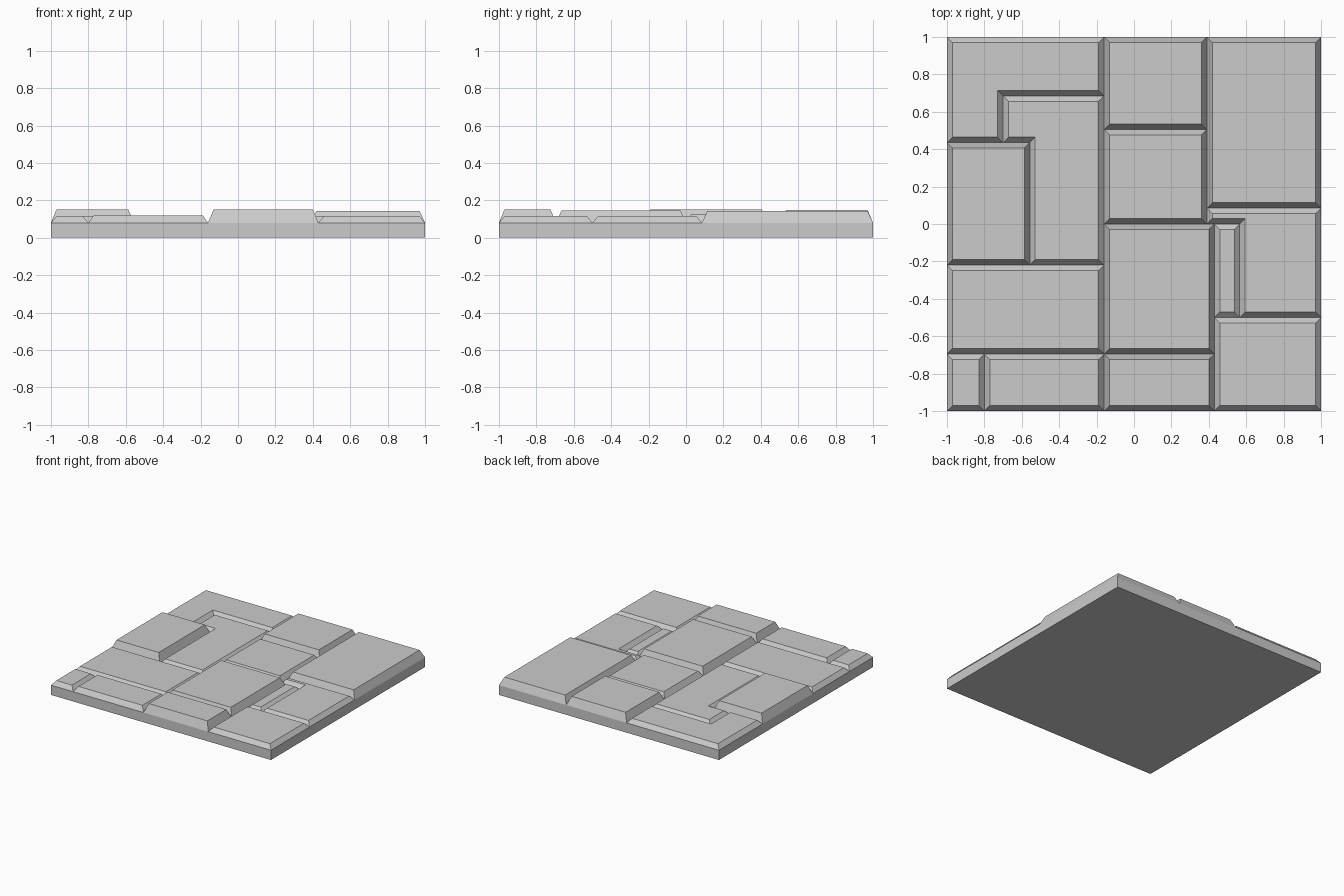
import bpy
from mathutils import Vector

if "Cube" in bpy.data.objects:
    bpy.data.objects.remove(bpy.data.objects["Cube"])

BASE = 0.08    # height of the slab under the stones
BEVEL = 0.029  # horizontal run of each sloped stone side


def make_mesh(name, verts, faces):
    mesh = bpy.data.meshes.new(name)
    mesh.from_pydata(verts, [], faces)
    mesh.update()
    obj = bpy.data.objects.new(name, mesh)
    bpy.context.collection.objects.link(obj)
    return obj


def rect(x0, y0, x1, y1):
    return [(x0, y0), (x1, y0), (x1, y1), (x0, y1)]


def inset(outline, d):
    # mitred inset of a counter-clockwise right-angled outline
    pts = [Vector(p) for p in outline]
    result = []
    for i, p in enumerate(pts):
        a = (p - pts[i - 1]).normalized()
        b = (pts[(i + 1) % len(pts)] - p).normalized()
        result.append(p + d * Vector((-a.y - b.y, a.x + b.x)))
    return result


def prism(name, outline, z0, z1, d=0.0, top=True, bottom=False):
    n = len(outline)
    verts = [(x, y, z0) for x, y in outline]
    verts += [(p.x, p.y, z1) for p in inset(outline, d)]
    faces = [(i, (i + 1) % n, n + (i + 1) % n, n + i) for i in range(n)]
    if top:
        faces.append(tuple(range(n, 2 * n)))
    if bottom:
        faces.append(tuple(reversed(range(n))))
    return make_mesh(name, verts, faces)


# Slab: its top is entirely covered by the stones
prism("base_slab", rect(-1, -1, 1, 1), 0, BASE, top=False, bottom=True)

# Joint lines
XL, XM, XR = -0.16, 0.39, 0.43

# Stones: name, outline, top height
stones = [
    # left column
    ("stone_back_left", [(-1, 0.435), (-0.70, 0.435), (-0.70, 0.685),
                         (XL, 0.685), (XL, 1), (-1, 1)], 0.115),
    ("stone_left_raised", rect(-1, -0.22, -0.557, 0.435), 0.15),
    ("stone_left_hook", [(-0.557, -0.22), (XL, -0.22), (XL, 0.685),
                         (-0.70, 0.685), (-0.70, 0.435), (-0.557, 0.435)], 0.113),
    ("stone_left_lower", rect(-1, -0.695, XL, -0.22), 0.115),
    ("stone_corner_small", rect(-1, -1, -0.80, -0.695), 0.115),
    ("stone_front_left", rect(-0.80, -1, XL, -0.695), 0.12),
    # middle column
    ("stone_back_middle", rect(XL, 0.505, XM, 1), 0.148),
    ("stone_middle_upper", rect(XL, 0, XM, 0.505), 0.128),
    ("stone_middle_lower", rect(XL, -0.695, XR, 0), 0.145),
    ("stone_front_middle", rect(XL, -1, XR, -0.695), 0.15),
    # right column
    ("stone_back_right", rect(XM, 0.085, 1, 1), 0.143),
    ("stone_right_hook", [(XM, 0), (0.565, 0), (0.565, -0.50), (1, -0.50),
                          (1, 0.085), (XM, 0.085)], 0.115),
    ("stone_narrow", rect(XR, -0.50, 0.565, 0), 0.108),
    ("stone_front_right", rect(XR, -1, 1, -0.50), 0.115),
]
for name, outline, height in stones:
    prism(name, outline, BASE, height, BEVEL)
